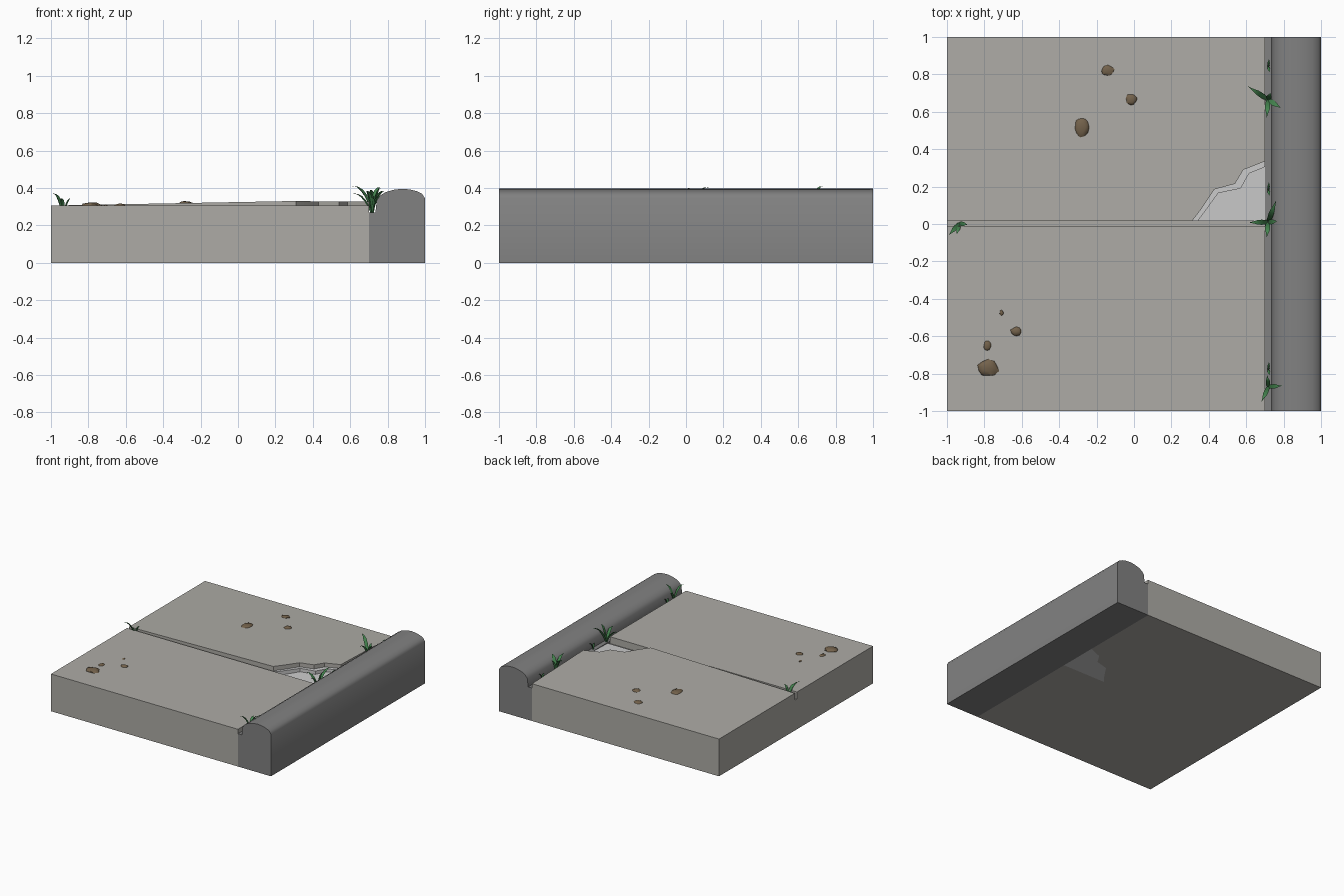
import bpy, bmesh, math, random
from mathutils import Vector, noise

if "Cube" in bpy.data.objects:
    bpy.data.objects.remove(bpy.data.objects["Cube"])

random.seed(4)


def material(name, rgb):
    m = bpy.data.materials.new(name)
    m.diffuse_color = (*rgb, 1)
    m.use_nodes = True
    m.node_tree.nodes["Principled BSDF"].inputs["Base Color"].default_value = m.diffuse_color
    return m


CONCRETE = material("concrete", (0.42, 0.41, 0.38))
CURB = material("curb_stone", (0.22, 0.22, 0.22))
BROKEN = material("broken_concrete", (0.6, 0.6, 0.58))
STONE = material("stone", (0.17, 0.12, 0.07))
GRASS = material("grass", (0.06, 0.24, 0.08))


def finish(bm, name, mat, angle=35):
    bmesh.ops.recalc_face_normals(bm, faces=bm.faces)
    me = bpy.data.meshes.new(name)
    bm.to_mesh(me)
    bm.free()
    ob = bpy.data.objects.new(name, me)
    bpy.context.collection.objects.link(ob)
    me.materials.append(mat)
    bpy.ops.object.select_all(action='DESELECT')
    ob.select_set(True)
    bpy.context.view_layer.objects.active = ob
    bpy.ops.object.shade_smooth_by_angle(angle=math.radians(angle))
    return ob


def prism(name, outline, top, mat):
    """Solid from an xy outline, standing on z=0, with top(x, y) as its height."""
    bm = bmesh.new()
    low = [bm.verts.new((x, y, 0)) for x, y in outline]
    high = [bm.verts.new((x, y, top(x, y))) for x, y in outline]
    bm.faces.new(low[::-1])
    bm.faces.new(high)
    n = len(outline)
    for i in range(n):
        j = (i + 1) % n
        bm.faces.new((low[i], low[j], high[j], high[i]))
    return finish(bm, name, mat)


def rect(x0, x1, y0, y1):
    return [(x0, y0), (x1, y0), (x1, y1), (x0, y1)]


# paving slabs, the back one lifted slightly at its broken corner
EDGE = 0.70
outer = [(0.31, 0.015), (0.36, 0.08), (0.43, 0.185), (0.54, 0.215),
         (0.585, 0.29), (EDGE, 0.335)]
inner = [(0.34, 0.015), (0.385, 0.075), (0.45, 0.165), (0.57, 0.19),
         (0.615, 0.27), (EDGE, 0.305)]
prism("front_slab", rect(-1, EDGE, -1, -0.012), lambda x, y: 0.306, CONCRETE)
prism("back_slab", [(-1, 0.015)] + outer + [(EDGE, 1), (-1, 1)],
      lambda x, y: 0.306 + 0.019 * (x + 1) * (1 - y), CONCRETE)
prism("slab_joint", rect(-1, EDGE, -0.012, 0.015), lambda x, y: 0.25, CONCRETE)

# broken corner: rough ledge and lower floor
prism("broken_ledge", outer + inner[::-1], lambda x, y: 0.295, BROKEN)
prism("broken_floor", outer + [(EDGE, 0.015)],
      lambda x, y: 0.262 + 0.03 * y, BROKEN)

# curb: rounded profile with a gutter notch beside the slabs
profile = [(0.70, 0), (1, 0), (1, 0.345), (0.985, 0.368), (0.955, 0.383),
           (0.92, 0.392), (0.875, 0.396), (0.83, 0.39), (0.79, 0.378),
           (0.76, 0.36), (0.742, 0.335), (0.735, 0.27), (0.70, 0.27)]
bm = bmesh.new()
face = bm.faces.new([bm.verts.new((x, -1, z)) for x, z in profile])
ext = bmesh.ops.extrude_face_region(bm, geom=[face])
bmesh.ops.translate(bm, vec=(0, 2, 0),
                    verts=[v for v in ext["geom"] if isinstance(v, bmesh.types.BMVert)])
finish(bm, "curb", CURB)

# loose stones: x, y, half width, half length
stones = [(-0.14, 0.82, 0.035, 0.028), (-0.015, 0.665, 0.03, 0.03),
          (-0.28, 0.515, 0.043, 0.057), (-0.78, -0.77, 0.055, 0.045),
          (-0.63, -0.575, 0.03, 0.025), (-0.785, -0.65, 0.02, 0.027),
          (-0.708, -0.475, 0.011, 0.015)]
for i, (x, y, a, b) in enumerate(stones):
    bm = bmesh.new()
    bmesh.ops.create_icosphere(bm, subdivisions=2, radius=1)
    for v in bm.verts:
        k = 1 + 0.28 * noise.noise(v.co * 1.3 + Vector((i * 7.3, 0, 2)))
        h = 0.4 * min(a, b)
        ground = 0.306 + (0.019 * (x + 1) * (1 - y) if y > 0 else 0)
        v.co = Vector((x + v.co.x * a * k, y + v.co.y * b * k,
                       ground + v.co.z * h * k))
    finish(bm, f"stone_{i + 1}", STONE, 50)


# grass: tapered, folded blades bending from a root to a tip
def blade(bm, root, tip, width):
    root, tip = Vector(root), Vector(tip)
    mid = root.lerp(tip, 0.35)
    mid.z = tip.z * 1.0 + 0.01
    flat = Vector((tip.x - root.x, tip.y - root.y, 0)).normalized()
    side = Vector((-flat.y, flat.x, 0))
    rows, n = [], 6
    for i in range(n):
        t = i / (n - 1)
        p = root * (1 - t) ** 2 + mid * 2 * t * (1 - t) + tip * t * t
        w = width * (0.55 + 1.5 * t * (1 - t)) * min(1, (1 - t) * 2.2 + 0.04)
        keel = flat * w * 0.5 - Vector((0, 0, w * 0.5))
        rows.append([bm.verts.new(q) for q in (p - side * w, p + keel, p + side * w)])
    for r, s in zip(rows, rows[1:]):
        for a, b in ((0, 1), (1, 2), (2, 0)):
            bm.faces.new((r[a], r[b], s[b], s[a]))


tufts = [
    ((0.717, 0.665, 0.27), 0.015, [(0.61, 0.735, 0.41), (0.785, 0.62, 0.385),
                                   (0.71, 0.57, 0.39), (0.73, 0.70, 0.37)]),
    ((0.717, 0.01, 0.26), 0.015, [(0.615, 0.008, 0.37), (0.76, 0.125, 0.405),
                                  (0.71, -0.07, 0.37), (0.765, 0.015, 0.40)]),
    ((0.719, -0.87, 0.27), 0.013, [(0.79, -0.865, 0.385), (0.682, -0.95, 0.385),
                                   (0.712, -0.81, 0.35)]),
    ((-0.935, 0.003, 0.25), 0.013, [(-0.99, -0.06, 0.37), (-0.89, -0.003, 0.345),
                                    (-0.947, -0.055, 0.345)]),
]
# small sprouts along the gutter
for y in (0.84, 0.18, -0.78):
    tufts.append(((0.718, y, 0.27), 0.007, [(0.722, y + 0.045, 0.33),
                                            (0.725, y - 0.03, 0.31)]))
for i, (root, width, tips) in enumerate(tufts):
    bm = bmesh.new()
    for tip in tips:
        blade(bm, root, tip, width)
    finish(bm, f"grass_tuft_{i + 1}", GRASS, 60)
